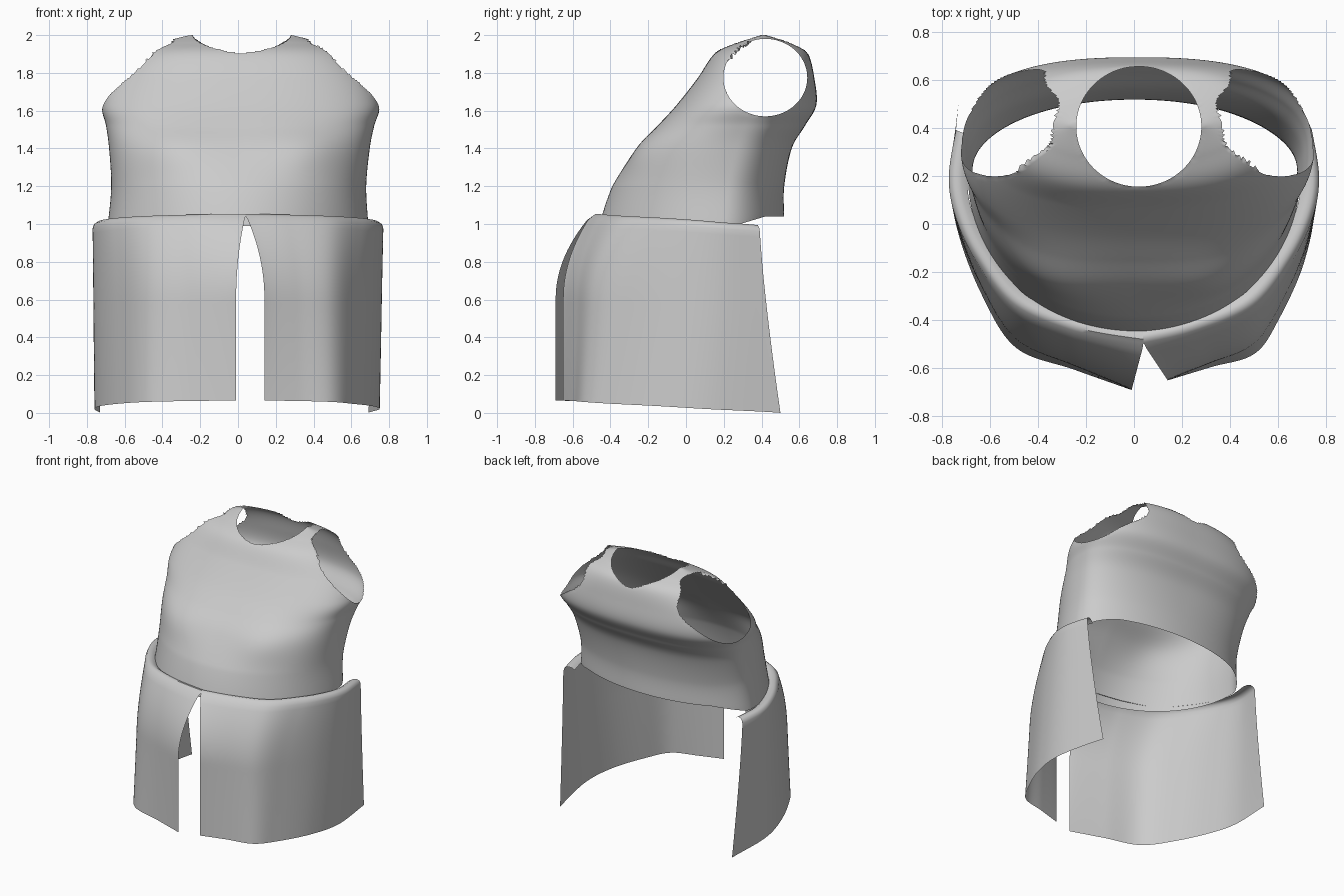
import bpy, bmesh, math, random
from mathutils import Vector

cube = bpy.data.objects.get("Cube")
if cube:
    bpy.data.objects.remove(cube)
random.seed(4)

cloth = bpy.data.materials.new("grey cloth")
cloth.use_nodes = True
GREY = (0.6, 0.6, 0.6, 1)
cloth.diffuse_color = GREY
cloth.node_tree.nodes["Principled BSDF"].inputs["Base Color"].default_value = GREY


def spline(points, t):
    """Smooth curve through points, t from 0 to 1."""
    s = t * (len(points) - 1)
    i = min(int(s), len(points) - 2)
    f = s - i
    p = [Vector(points[min(max(i + k, 0), len(points) - 1)]) for k in (-1, 0, 1, 2)]
    m, n = (p[2] - p[0]) / 2, (p[3] - p[1]) / 2
    return (p[1] * (2*f**3 - 3*f**2 + 1) + m * (f**3 - 2*f**2 + f)
            + p[2] * (3*f**2 - 2*f**3) + n * (f**3 - f**2))


def loft(bm, rows, closed, flip=False):
    grid = [[bm.verts.new(p) for p in row] for row in rows]
    n = len(grid[0])
    for a, b in zip(grid, grid[1:]):
        for j in range(n if closed else n - 1):
            k = (j + 1) % n
            quad = [a[j], a[k], b[k], b[j]]
            bm.faces.new(quad[::-1] if flip else quad)


def finish(bm, name):
    mesh = bpy.data.meshes.new(name)
    bm.to_mesh(mesh)
    bm.free()
    mesh.materials.append(cloth)
    obj = bpy.data.objects.new(name, mesh)
    bpy.context.collection.objects.link(obj)
    bpy.ops.object.select_all(action='DESELECT')
    obj.select_set(True)
    bpy.context.view_layer.objects.active = obj
    bpy.ops.object.shade_smooth_by_angle(angle=math.radians(50))


# Bodice: rings of height, front y, back y, half width, middle y, squareness
RINGS = [
    (1.04, -0.46, 0.52, 0.69, 0.20, 2.0),
    (1.20, -0.39, 0.52, 0.675, 0.22, 2.1),
    (1.40, -0.26, 0.56, 0.69, 0.26, 2.3),
    (1.52, -0.15, 0.63, 0.71, 0.30, 2.4),
    (1.63, -0.05, 0.69, 0.735, 0.35, 2.5),
    (1.77, 0.06, 0.68, 0.68, 0.40, 2.5),
    (1.90, 0.15, 0.645, 0.545, 0.40, 2.5),
    (1.96, 0.26, 0.56, 0.42, 0.41, 2.4),
    (2.00, 0.37, 0.45, 0.27, 0.41, 2.0),
]
SHIFT = 0.015
NECK = (0.02, 0.405, 0.26, 0.25)
ARM = (0.42, 1.775, 0.222, 0.205)


def bodice_ring(t):
    z, front, back, half, mid, power = spline(RINGS, t)
    ring = []
    for i in range(220):
        a = math.tau * i / 220
        c, s = math.cos(a), math.sin(a)
        x = half * math.copysign(abs(c) ** (2 / power), c)
        depth = back - mid if s > 0 else mid - front
        y = mid + depth * math.copysign(abs(s) ** (2 / power), s)
        # soft chest and a hem that dips under the waistband
        if s < 0:
            y -= 0.03 * math.exp(-((abs(x) - 0.36) / 0.2) ** 2 - ((z - 1.4) / 0.13) ** 2)
        dip = 0.05 * max(0, 1 - t * 8) * min(1, max(0, (0.42 - y) * 6))
        ring.append((x + SHIFT * min(1, t * 2), y, z - dip))
    return ring


def inside(a, b, hole):
    return math.hypot((a - hole[0]) / hole[2], (b - hole[1]) / hole[3])


def hole_of(p):
    """Return the opening near a point and its distance ratio."""
    if p.z > 1.5 and abs(p.x) > 0.3 and inside(p.y, p.z, ARM) < 1.15:
        return "arm", inside(p.y, p.z, ARM)
    if p.z > 1.75:
        return "neck", inside(p.x, p.y, NECK)
    return None, 9


bm = bmesh.new()
loft(bm, [bodice_ring(i / 110) for i in range(111)], True)
gone = [f for f in bm.faces if hole_of(f.calc_center_median())[1] < 1]
bmesh.ops.delete(bm, geom=gone, context='FACES')

# Even out the neck and arm openings, leaving the front shoulders frayed
for v in [v for v in bm.verts if v.is_boundary and v.co.z > 1.5]:
    kind, r = hole_of(v.co)
    if kind == "neck" and 0.8 < r < 1.2:
        v.co.x = NECK[0] + (v.co.x - NECK[0]) / r
        v.co.y = NECK[1] + (v.co.y - NECK[1]) / r
    elif kind == "arm" and 0.8 < r < 1.2:
        if v.co.y < 0.34 and v.co.z > 1.86:
            r *= random.uniform(0.96, 1.1)
        v.co.y = ARM[0] + (v.co.y - ARM[0]) / r
        v.co.z = ARM[1] + (v.co.z - ARM[1]) / r
finish(bm, "bodice")

# Skirt: two panels from the front slit round to the open back
WAIST = [(0.04, -0.50), (0.25, -0.45), (0.5, -0.34), (0.66, -0.14),
         (0.745, 0.04), (0.77, 0.2), (0.74, 0.39)]
HEMS = {
    "right_skirt_panel": (-1, [(0.01, -0.69), (0.25, -0.605), (0.49, -0.515), (0.63, -0.3),
                               (0.73, -0.04), (0.76, 0.18), (0.73, 0.5)]),
    "left_skirt_panel": (1, [(0.14, -0.65), (0.32, -0.595), (0.5, -0.54), (0.6, -0.4),
                             (0.71, -0.15), (0.75, 0.12), (0.69, 0.5)]),
}


def skirt_row(side, hem, t, scale, lift):
    row = []
    for i in range(61):
        u = i / 60
        waist_pt = spline([(x * side, y) for x, y in WAIST], u)
        if side < 0:
            waist_pt.x += 0.08 * max(0, 1 - u * 6)
        hem_pt = spline([(x * side, y) for x, y in hem], u)
        flare = 1 - max(0, 1 - t / 0.45) ** 2
        f = flare * (1 - u) + t ** 1.3 * u
        p = waist_pt.lerp(hem_pt, f)
        top = 1.05 - 0.06 * u ** 1.5
        low = 0.065 * (1 - u ** 2)
        z = top + (low - top) * t + lift
        row.append((p.x * scale, 0.1 + (p.y - 0.1) * scale, z))
    return row


for name, (side, hem) in HEMS.items():
    # rolled waistband first, then the hanging cloth
    rows = [skirt_row(side, hem, 0, 0.9, -0.015),
            skirt_row(side, hem, 0, 0.93, 0.0),
            skirt_row(side, hem, 0, 0.965, 0.004),
            skirt_row(side, hem, 0, 0.99, -0.008)]
    rows += [skirt_row(side, hem, 0.03 + 0.97 * k / 30, 1, 0) for k in range(31)]
    bm = bmesh.new()
    loft(bm, rows, False, flip=side > 0)
    finish(bm, name)
